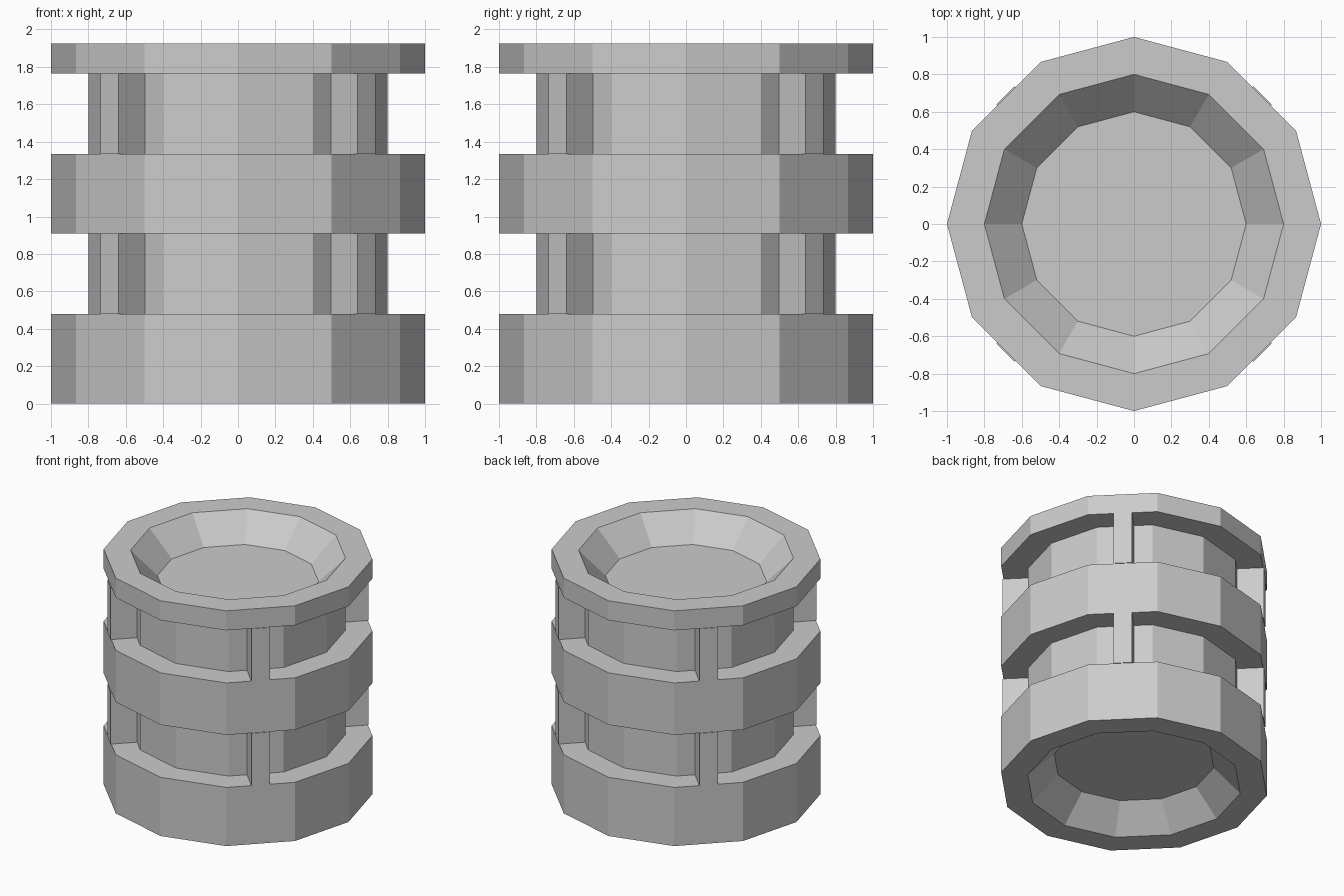
import bpy, bmesh, math
from mathutils import Matrix

if "Cube" in bpy.data.objects:
    bpy.data.objects.remove(bpy.data.objects["Cube"], do_unlink=True)

SIDES = 12
CORE, RIM, DISH = 0.8, 1.0, 0.6
HEIGHT, DEPTH = 1.925, 0.2
RINGS = [(0, 0.48), (0.91, 1.335), (1.765, HEIGHT)]

grey = bpy.data.materials.new("plain grey")
grey.use_nodes = True
colour = (0.6, 0.6, 0.6, 1)
grey.diffuse_color = colour
grey.node_tree.nodes["Principled BSDF"].inputs["Base Color"].default_value = colour


def finish(bm, name):
    bmesh.ops.recalc_face_normals(bm, faces=bm.faces)
    mesh = bpy.data.meshes.new(name)
    bm.to_mesh(mesh)
    bm.free()
    mesh.materials.append(grey)
    obj = bpy.data.objects.new(name, mesh)
    bpy.context.collection.objects.link(obj)
    return obj


# Ringed drum: one lathed profile with a sloped dish at each end
profile = [(DISH, DEPTH), (CORE, 0)]
for low, high in RINGS:
    if low > 0:
        profile.append((CORE, low))
    profile += [(RIM, low), (RIM, high), (CORE, high)]
profile.append((DISH, HEIGHT - DEPTH))

bm = bmesh.new()
loops = []
for radius, z in profile:
    angles = [math.tau * i / SIDES for i in range(SIDES)]
    loops.append([bm.verts.new((radius * math.cos(a), radius * math.sin(a), z)) for a in angles])
for a, b in zip(loops, loops[1:]):
    for i in range(SIDES):
        j = (i + 1) % SIDES
        bm.faces.new((a[i], a[j], b[j], b[i]))
bm.faces.new(loops[0])
bm.faces.new(loops[-1])
finish(bm, "ringed_drum")

# Diagonal struts bridging the two grooves
INNER, OUTER, WIDTH = 0.75, 0.972, 0.138
for level, (lower, upper) in zip(("lower", "upper"), zip(RINGS, RINGS[1:])):
    z0, z1 = lower[1], upper[0]
    for k, corner in enumerate(("back_left", "back_right", "front_right", "front_left")):
        bm = bmesh.new()
        bmesh.ops.create_cube(bm, size=1, matrix=(
            Matrix.Rotation(math.radians(45 + 90 * k), 4, "Z")
            @ Matrix.Translation(((INNER + OUTER) / 2, 0, (z0 + z1) / 2))
            @ Matrix.Diagonal((OUTER - INNER, WIDTH, z1 - z0, 1))))
        finish(bm, f"{level}_strut_{corner}")
